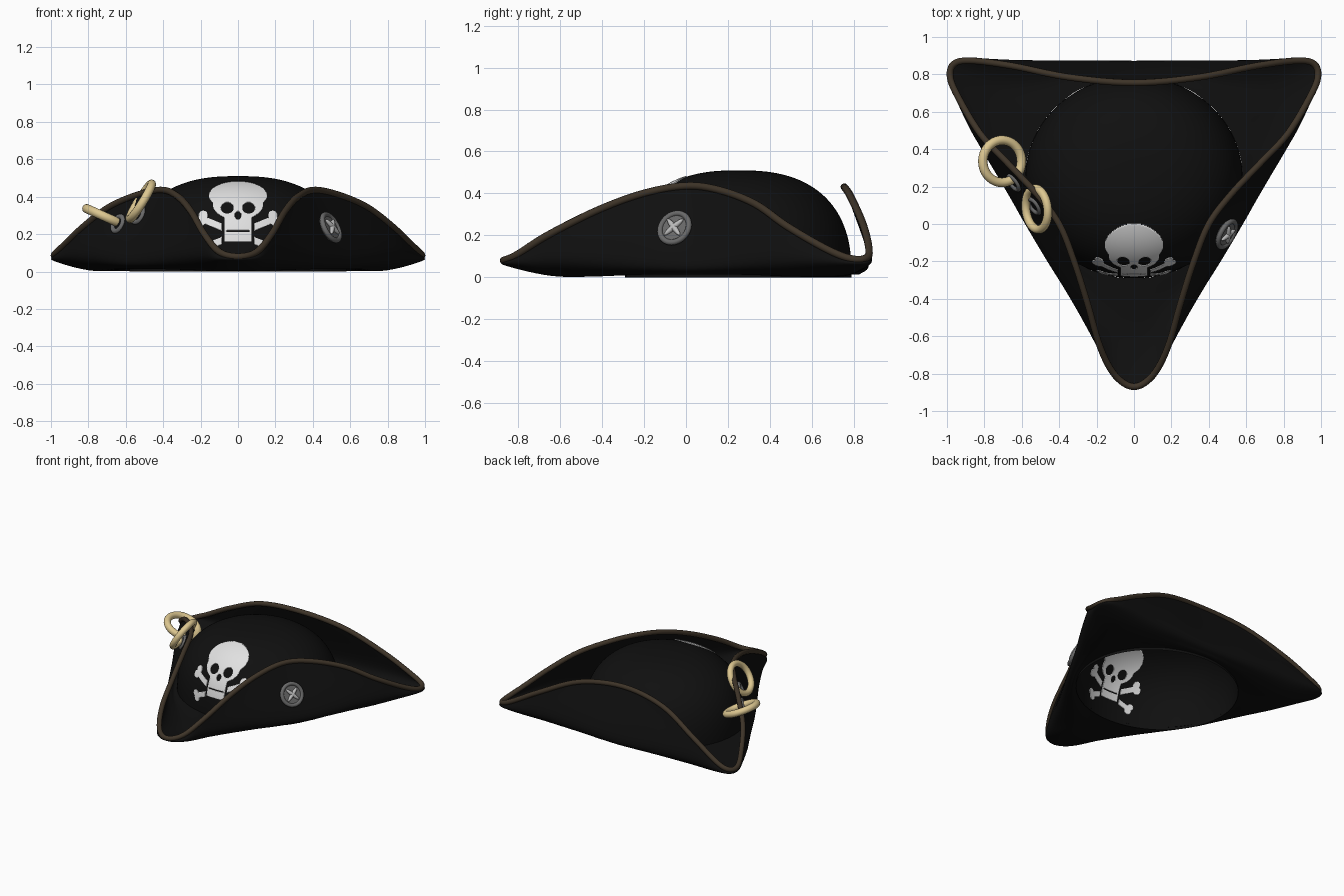
import bpy, bmesh, math
from mathutils import Vector

if "Cube" in bpy.data.objects:
    bpy.data.objects.remove(bpy.data.objects["Cube"])

def material(name, c):
    m = bpy.data.materials.new(name)
    m.diffuse_color = (*c, 1)
    m.use_nodes = True
    m.node_tree.nodes["Principled BSDF"].inputs["Base Color"].default_value = m.diffuse_color
    return m

BLACK = material("black_felt", (.005, .005, .005))
BROWN = material("brown_trim", (.048, .034, .021))
GOLD = material("pale_gold", (.72, .57, .28))
GREY = material("button_grey", (.14, .14, .14))
SILVER = material("thread_silver", (.5, .5, .5))
WHITE = material("skull_white", (.75, .75, .75))

def make(name, verts, faces, mat):
    me = bpy.data.meshes.new(name)
    me.from_pydata(verts, [], faces)
    bm = bmesh.new()
    bm.from_mesh(me)
    bmesh.ops.recalc_face_normals(bm, faces=bm.faces)
    bm.to_mesh(me)
    bm.free()
    me.materials.append(mat)
    me.shade_smooth()
    ob = bpy.data.objects.new(name, me)
    bpy.context.collection.objects.link(ob)
    return ob

def finish(name, mat):
    ob = bpy.context.object
    ob.name = name
    ob.data.materials.append(mat)
    bpy.ops.object.shade_smooth_by_angle(angle=math.radians(40))
    return ob

# ---- crown: superellipsoid dome, open below
CY, RX, RY, H, P = .25, .58, .54, .51, 2.5
N, M = 96, 36
verts, faces = [], []
for j in range(M):
    a = math.pi / 2 * j / M
    r, z = math.cos(a) ** (2 / P), H * math.sin(a) ** (2 / P)
    for i in range(N):
        t = 2 * math.pi * i / N
        verts.append((RX * r * math.cos(t), CY + RY * r * math.sin(t), z))
verts.append((0, CY, H))
for j in range(M - 1):
    for i in range(N):
        k = (i + 1) % N
        faces.append((j * N + i, j * N + k, (j + 1) * N + k, (j + 1) * N + i))
faces += [((M - 1) * N + i, (M - 1) * N + (i + 1) % N, M * N) for i in range(N)]
make("crown", verts, faces, BLACK)

# ---- brim: half outline, each entry is rim x, y, z and fold x, y
half = [(0, -.87, .08, 0, -.86), (.10, -.81, .105, .11, -.81), (.18, -.66, .20, .195, -.65),
        (.25, -.42, .32, .34, -.40), (.32, -.20, .40, .46, -.20), (.40, 0, .435, .575, 0),
        (.52, .16, .415, .67, .16), (.68, .33, .35, .78, .34), (.82, .48, .245, .87, .50),
        (.93, .66, .14, .94, .66), (.982, .78, .09, .982, .78), (.963, .855, .09, .963, .855),
        (.87, .873, .13, .87, .878), (.65, .845, .25, .65, .875), (.35, .785, .385, .35, .875),
        (0, .755, .43, 0, .87)]
loop = half + [(-a, b, c, -d, e) for a, b, c, d, e in half[-2:0:-1]]
rows = [[], [], [], []]           # crown base, underside, fold, rim
for x, y, z, fx, fy in loop:
    w = min(1, max(0, (z - .08) / .3))
    fold = Vector((fx, fy, .055 + .04 * w))
    d = Vector((fx, fy - CY, 0))
    base = Vector((0, CY, .02)) + d / math.hypot(d.x / RX, d.y / RY)
    under = fold.lerp(base, .45)
    under.z = .003 + .015 * w * w
    for row, p in zip(rows, (base, under, fold, Vector((x, y, z)))):
        row.append(p)

def catmull(a, b, c, d, t):
    return .5 * (2 * b + (c - a) * t + (2 * a - 5 * b + 4 * c - d) * t * t
                 + (3 * b - a - 3 * c + d) * t ** 3)

def brim_point(u, v):
    n, i = len(loop), math.floor(u)
    q = [catmull(*(r[(i + k) % n] for k in (-1, 0, 1, 2)), u - i) for r in rows]
    q = [2 * q[0] - q[1]] + q + [2 * q[3] - q[2]]
    j = min(2, int(v))
    return catmull(*q[j:j + 4], v - j)

def brim_normal(u, v):
    n = (brim_point(u + .05, v) - brim_point(u - .05, v)).cross(
        brim_point(u, v + .05) - brim_point(u, v - .05)).normalized()
    p = brim_point(u, v)
    return n if n.dot(p - Vector((0, CY, p.z))) > 0 else -n

U, V = len(loop) * 6, 24
verts = [brim_point(i / 6, 3 * j / V) for j in range(V + 1) for i in range(U)]
faces = [(j * U + i, j * U + (i + 1) % U, (j + 1) * U + (i + 1) % U, (j + 1) * U + i)
         for j in range(V) for i in range(U)]
make("brim", verts, faces, BLACK)

# ---- trim cord along the rim
cu = bpy.data.curves.new("rim_trim", 'CURVE')
cu.dimensions = '3D'
cu.bevel_depth = .018
cu.bevel_resolution = 3
sp = cu.splines.new('POLY')
sp.points.add(U - 1)
for i in range(U):
    sp.points[i].co = (*brim_point(i / 6, 3), 1)
sp.use_cyclic_u = True
sp.use_smooth = True
cu.materials.append(BROWN)
bpy.context.collection.objects.link(bpy.data.objects.new("rim_trim", cu))

# ---- skull and crossed bones: thin plate wrapped on the crown front
def seg(x, z, ax, az, bx, bz):
    t = ((x - ax) * (bx - ax) + (z - az) * (bz - az)) / ((bx - ax) ** 2 + (bz - az) ** 2)
    t = min(1, max(0, t))
    return math.hypot(x - ax - t * (bx - ax), z - az - t * (bz - az))

def oval(x, z, cx, cz, rx, rz):
    return ((x - cx) / rx) ** 2 + ((z - cz) / rz) ** 2 < 1

def in_skull(x, z):
    x0, x = x, abs(x)
    if oval(x, z, .057, .338, .034, .03) or oval(x, z, 0, .298, .018, .022):
        return False
    if oval(x, z, 0, .405, .155, .075) or (z < .40 and oval(x, z, 0, .36, .135, .085)):
        return True
    if x < .072 and .158 < z < .30:
        return abs(z - .215) > .004 or x > .06
    if x < .085 and .145 < z < .31:
        return False
    for s in (-1, 1):
        if seg(s * x0, z, -.18, .275, .16, .135) < .018:
            return True
    return any(math.hypot(x - a, z - b) < .024 for a, b in
               ((.20, .265), (.185, .30), (.175, .145), (.16, .115)))

G, X0, Z0, SX, SZ = 140, -.24, .085, .48, .40
def crown_front(x, z):
    r2 = max(0, 1 - (z / H) ** P) ** (2 / P) - (x / RX) ** 2
    return (x, CY - RY * math.sqrt(max(0, r2)), z)
index, verts, faces = {}, [], []
for i in range(G):
    for j in range(G):
        if in_skull(X0 + SX * (i + .5) / G, Z0 + SZ * (j + .5) / G):
            f = []
            for k in ((i, j), (i + 1, j), (i + 1, j + 1), (i, j + 1)):
                if k not in index:
                    index[k] = len(verts)
                    verts.append(crown_front(X0 + SX * k[0] / G, Z0 + SZ * k[1] / G))
                f.append(index[k])
            faces.append(f)
plate = make("skull_emblem", verts, faces, WHITE)
so = plate.modifiers.new("thickness", 'SOLIDIFY')
so.thickness, so.offset = .009, 0

# ---- rings, eyelets and button
def torus(name, loc, normal, major, minor, mat):
    bpy.ops.mesh.primitive_torus_add(location=loc, major_radius=major, minor_radius=minor,
                                     major_segments=48, minor_segments=14,
                                     rotation=Vector(normal).to_track_quat('Z', 'Y').to_euler())
    return finish(name, mat)

torus("gold_ring_outer", (-.705, .335, .29), (.4, 0, .9), .113, .025, GOLD)
torus("gold_ring_inner", (-.52, .08, .375), (-.85, -.1, .53), .11, .023, GOLD)
for u, v in ((6.35, 2.57), (5.6, 2.65)):
    torus("eyelet", brim_point(-u, v), brim_normal(-u, v), .042, .014, GREY)

p, n = brim_point(4.75, 2.45), brim_normal(4.75, 2.45)
quat = n.to_track_quat('Z', 'Y')
bpy.ops.mesh.primitive_cylinder_add(vertices=48, radius=.08, depth=.03, location=p + n * .005,
                                    rotation=quat.to_euler())
finish("button", GREY)
torus("button_edge", p + n * .016, n, .076, .014, GREY)
for s in (-1, 1):                 # crossed thread
    d = quat @ Vector((s, 1, 0))
    bpy.ops.mesh.primitive_uv_sphere_add(segments=20, ring_count=12, radius=1,
                                         location=p + n * .026,
                                         rotation=d.to_track_quat('Z', 'Y').to_euler())
    bpy.context.object.scale = (.014, .014, .06)
    finish("button_thread", SILVER)
